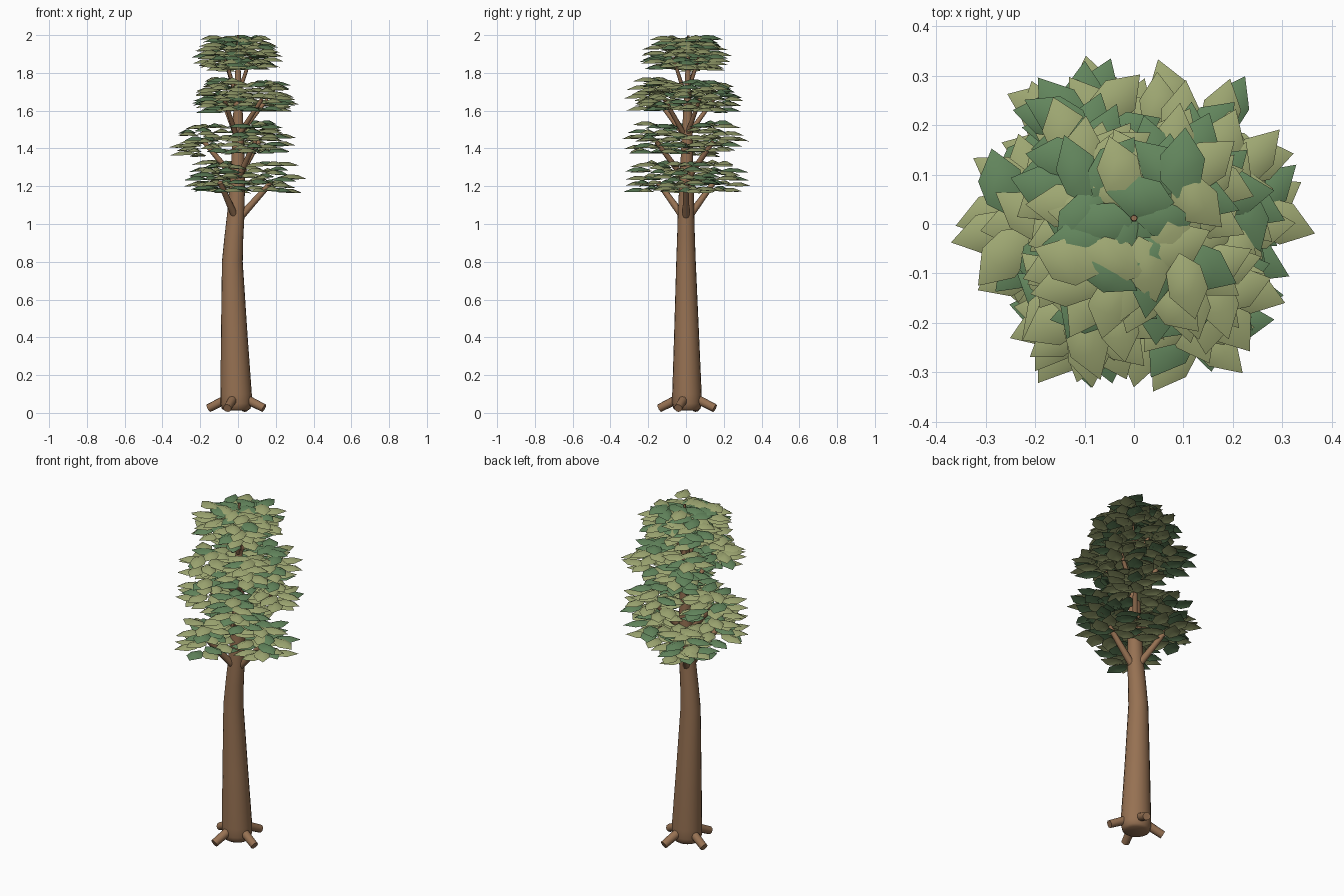
import bpy, bmesh, math, random
from mathutils import Vector, Matrix

if "Cube" in bpy.data.objects:
    bpy.data.objects.remove(bpy.data.objects["Cube"])

random.seed(23)


def material(name, rgb):
    m = bpy.data.materials.new(name)
    m.diffuse_color = (*rgb, 1)
    m.use_nodes = True
    m.node_tree.nodes["Principled BSDF"].inputs["Base Color"].default_value = m.diffuse_color
    return m


BARK = material("brown bark", (0.305, 0.165, 0.085))
LIGHT = material("light olive leaf", (0.345, 0.39, 0.17))
DARK = material("dark green leaf", (0.125, 0.24, 0.11))


def finish(bm, name, mats, angle=50):
    mesh = bpy.data.meshes.new(name)
    bm.to_mesh(mesh)
    bm.free()
    ob = bpy.data.objects.new(name, mesh)
    bpy.context.collection.objects.link(ob)
    for m in mats:
        mesh.materials.append(m)
    bpy.ops.object.select_all(action='DESELECT')
    ob.select_set(True)
    bpy.context.view_layer.objects.active = ob
    bpy.ops.object.shade_smooth_by_angle(angle=math.radians(angle))
    return ob


def limb(bm, a, b, r1, r2, sides=10):
    """Tapered cylinder between two points."""
    a, b = Vector(a), Vector(b)
    d = b - a
    rot = d.to_track_quat('Z', 'Y').to_matrix().to_4x4()
    bmesh.ops.create_cone(bm, cap_ends=True, segments=sides, radius1=r1, radius2=r2,
                          depth=d.length, matrix=Matrix.Translation((a + b) / 2) @ rot)


# Trunk: stacked rings of (x, y, z, radius)
RINGS = [(-0.01, 0.005, 0.012, 0.06), (-0.01, 0.005, 0.022, 0.076), (-0.01, 0.005, 0.05, 0.083),
         (-0.01, 0.005, 0.1, 0.083), (-0.02, 0.003, 0.42, 0.07), (-0.03, 0, 0.8, 0.055),
         (-0.022, 0, 0.93, 0.05), (-0.011, 0, 1.06, 0.046), (0, 0.004, 1.3, 0.037),
         (0, 0.008, 1.55, 0.027), (0, 0.01, 1.8, 0.015), (0, 0.012, 1.997, 0.006)]
bm = bmesh.new()
N = 20
loops = [[bm.verts.new((x + r * math.cos(math.tau * i / N), y + 0.94 * r * math.sin(math.tau * i / N), z))
          for i in range(N)] for x, y, z, r in RINGS]
for lo, hi in zip(loops, loops[1:]):
    for i in range(N):
        j = (i + 1) % N
        bm.faces.new((lo[i], lo[j], hi[j], hi[i]))
bm.faces.new(loops[0][::-1])
bm.faces.new(loops[-1])
finish(bm, "trunk", [BARK])

# Four roots around the foot
bm = bmesh.new()
for deg in (-18, 72, 162, 252):
    c, s = math.cos(math.radians(deg)), math.sin(math.radians(deg))
    limb(bm, (-0.009 + 0.03 * c, 0.006 + 0.03 * s, 0.085),
         (-0.009 + 0.154 * c, 0.006 + 0.154 * s, 0.025), 0.025, 0.022)
finish(bm, "roots", [BARK])

# Tiers: start height, tip height, reach, branch angles, clump radius
TIERS = [(1.04, 1.22, 0.175, (0, 123, 237), 0.195),
         (1.25, 1.435, 0.18, (178, 52, 300), 0.195),
         (1.48, 1.66, 0.17, (25, 120, 245, 318), 0.18),
         (1.71, 1.88, 0.095, (45, 140, 225, 315), 0.175)]
bm = bmesh.new()
clumps = []
for k, (z0, z1, reach, angles, size) in enumerate(TIERS):
    for deg in angles:
        t = math.radians(deg)
        c, s = math.cos(t), math.sin(t)
        tip = Vector((reach * c, reach * s, z1))
        limb(bm, (0.02 * c - 0.005, 0.02 * s, z0), tip, 0.02 - 0.003 * k, 0.014 - 0.002 * k)
        clumps.append((tip, size))
finish(bm, "branches", [BARK])


def leaf(bm, base, yaw, length, width, tilt, dark):
    """Pointed leaf, raised along its midrib with drooping edges."""
    m = Matrix.Translation(base) @ Matrix.Rotation(yaw, 4, 'Z') @ Matrix.Rotation(tilt, 4, 'Y')
    rib = [bm.verts.new(m @ Vector((length * u, 0, h))) for u, h in
           ((0, 0), (0.35, 0.016), (0.65, 0.014), (1, -0.006))]
    for side in (1, -1):
        a, b = [bm.verts.new(m @ Vector((length * u, side * width * w, h))) for u, w, h in
                ((0.25, 0.42, -0.003), (0.6, 0.47, -0.006))]
        for f in ((rib[0], rib[1], a), (rib[1], rib[2], b, a), (rib[2], rib[3], b)):
            face = bm.faces.new(f if side == -1 else f[::-1])
            face.material_index = int(dark)
            face.normal_update()
            if face.normal.z < 0:
                face.normal_flip()


# Leaf clumps: level offset, leaf count, relative spread
LEVELS = [(-0.05, 6, 0.92), (-0.018, 7, 1.0), (0.016, 7, 1.0), (0.05, 6, 0.94), (0.085, 5, 0.78)]
bm = bmesh.new()
for tip, size in clumps:
    shift = random.uniform(-0.012, 0.012)
    for dz, count, spread in LEVELS:
        start = random.uniform(0, math.tau)
        for i in range(count):
            # leaf centres scatter over a disc, tips lean outward
            t = start + math.tau * (i + random.uniform(-0.3, 0.3)) / count
            yaw = t + random.uniform(-0.6, 0.6)
            length = random.uniform(0.135, 0.16)
            r = max(size * spread - length / 2, 0) * random.choice((1.05, 1, 0.85, 0.5))
            mid = tip + Vector((r * math.cos(t), r * math.sin(t), dz + shift + random.uniform(-0.012, 0.012)))
            base = mid - Vector((math.cos(yaw), math.sin(yaw), 0)) * length / 2
            leaf(bm, base, yaw, length, random.uniform(0.082, 0.096),
                 random.uniform(-0.05, 0.05), random.random() < 0.33)

# Crown leaves around the very top
for z, count in ((1.95, 6), (1.982, 4)):
    for i in range(count):
        t = math.tau * i / count + random.uniform(-0.3, 0.3)
        off = 0.035 * (i % 2)
        leaf(bm, Vector((off * math.cos(t), 0.01 + off * math.sin(t), z + random.uniform(-0.01, 0))),
             t, 0.14, 0.092, random.uniform(0, 0.06), i % 2 == 0)
finish(bm, "leaves", [LIGHT, DARK], 85)
